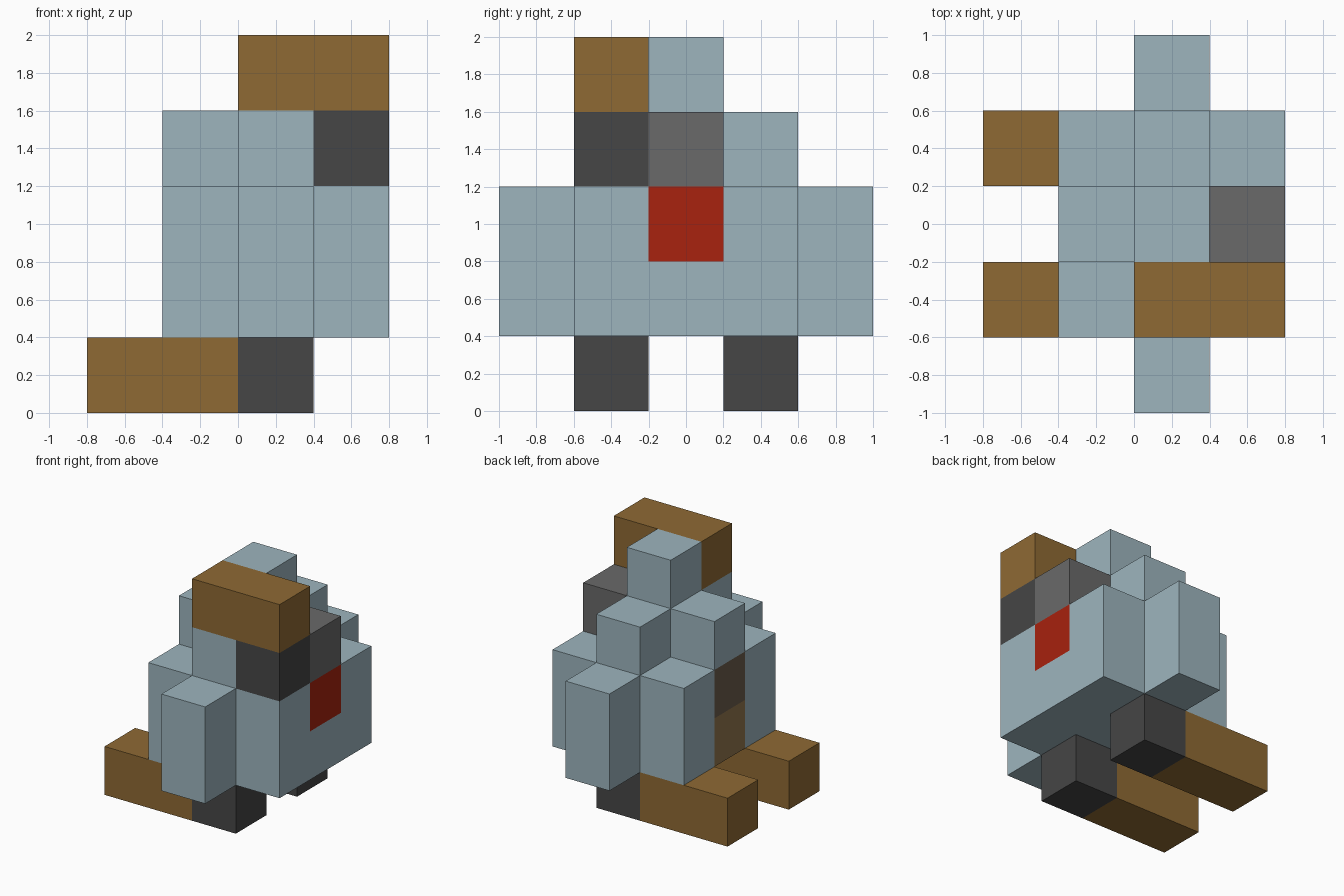
import bpy
import bmesh
from mathutils import Vector

cube = bpy.data.objects.get("Cube")
if cube:
    bpy.data.objects.remove(cube, do_unlink=True)

U = 0.4  # edge length of one block


def material(name, rgb):
    m = bpy.data.materials.new(name)
    m.use_nodes = True
    m.diffuse_color = (*rgb, 1)
    m.node_tree.nodes["Principled BSDF"].inputs["Base Color"].default_value = (*rgb, 1)
    return m


BLUE = material("pale blue", (0.337, 0.462, 0.515))
BROWN = material("brown", (0.275, 0.144, 0.034))
DARK = material("dark grey", (0.061, 0.061, 0.061))
GREY = material("mid grey", (0.144, 0.144, 0.144))
RED = material("red", (0.392, 0.016, 0.0044))
TAN = material("dull brown", (0.287, 0.181, 0.076))
UMBER = material("grey brown", (0.15, 0.107, 0.072))


def box(name, lo, hi, *mats, cuts=(), rule=None):
    """Box between two corners in block units; optional cuts and a face colour rule."""
    lo, hi = Vector(lo) * U, Vector(hi) * U
    bm = bmesh.new()
    bmesh.ops.create_cube(bm, size=1)
    for v in bm.verts:
        v.co = (lo + hi) / 2 + v.co * (hi - lo)
    for point, normal in cuts:
        bmesh.ops.bisect_plane(bm, geom=bm.verts[:] + bm.edges[:] + bm.faces[:],
                               plane_co=Vector(point) * U, plane_no=normal)
    bm.normal_update()
    if rule:
        for f in bm.faces:
            f.material_index = rule(f.calc_center_median() / U, f.normal)
    mesh = bpy.data.meshes.new(name)
    bm.to_mesh(mesh)
    bm.free()
    for m in mats:
        mesh.materials.append(m)
    ob = bpy.data.objects.new(name, mesh)
    bpy.context.collection.objects.link(ob)
    return ob


def torso_colour(c, n):
    # coloured squares in the middle strip of the two x sides
    if abs(c.y) > 0.5 or abs(n.x) < 0.5:
        return 0
    if n.x > 0:
        return 1 if c.z > 2 else 0
    return 3 if c.z > 2 else 2


# Torso with a red patch on one side and brown patches on the other
box("torso", (-1, -1.5, 1), (2, 1.5, 3), BLUE, RED, TAN, UMBER,
    cuts=[((0, -0.5, 0), (0, 1, 0)), ((0, 0.5, 0), (0, 1, 0)), ((0, 0, 2), (0, 0, 1))],
    rule=torso_colour)

# Legs, feet and arms on both sides
for side, y0 in (("front", -1.5), ("back", 0.5)):
    box(side + "_leg", (0, y0, 0), (1, y0 + 1, 1), DARK)
    box(side + "_foot", (-2, y0, 0), (0, y0 + 1, 1), BROWN)
for side, y0 in (("front", -2.5), ("back", 1.5)):
    box(side + "_arm", (0, y0, 1), (1, y0 + 1, 3), BLUE)

# Shoulders and upper body
box("shoulders", (0, -1.5, 3), (1, 1.5, 4), BLUE)
box("chest", (-1, -0.5, 3), (0, 0.5, 4), BLUE)
box("head", (0, -0.5, 4), (1, 0.5, 5), BLUE)

# Raised limb beside the head
box("grey_block", (1, -0.5, 3), (2, 0.5, 4), GREY)
box("dark_block", (1, -1.5, 3), (2, -0.5, 4), DARK)
box("brown_beam", (0, -1.5, 4), (2, -0.5, 5), BROWN)
